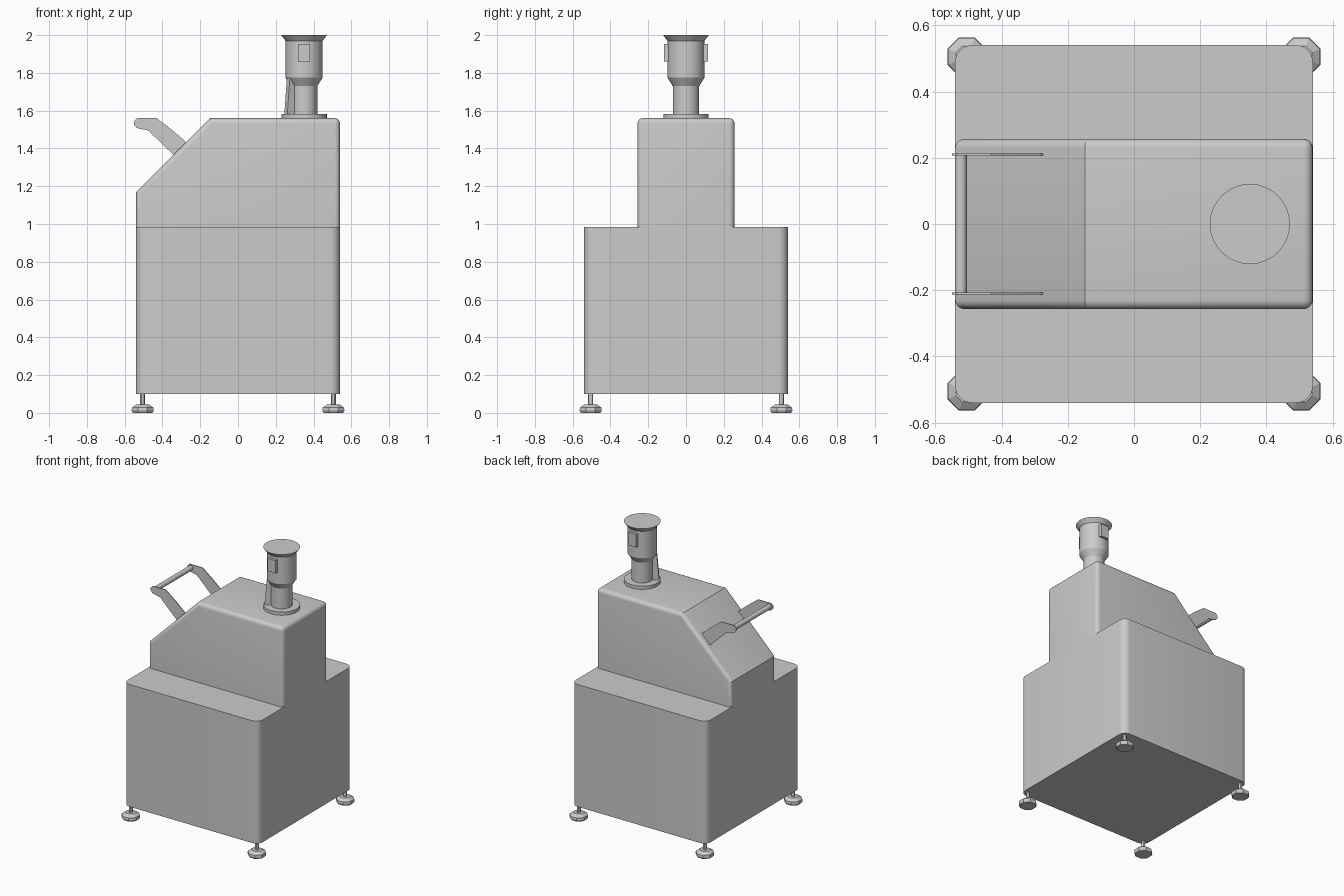
import bpy, bmesh, math
from mathutils import Vector, Matrix

if "Cube" in bpy.data.objects:
    bpy.data.objects.remove(bpy.data.objects["Cube"])


def finish(bm, name, smooth=True):
    bmesh.ops.recalc_face_normals(bm, faces=bm.faces)
    me = bpy.data.meshes.new(name)
    bm.to_mesh(me)
    bm.free()
    ob = bpy.data.objects.new(name, me)
    bpy.context.collection.objects.link(ob)
    if smooth:
        bpy.ops.object.select_all(action='DESELECT')
        ob.select_set(True)
        bpy.context.view_layer.objects.active = ob
        bpy.ops.object.shade_smooth_by_angle(angle=math.radians(30))
    return ob


def prism(pts, y0, y1):
    """Extrude an xz outline along y."""
    bm = bmesh.new()
    f = bm.faces.new([bm.verts.new((x, y0, z)) for x, z in pts])
    ret = bmesh.ops.extrude_face_region(bm, geom=[f])
    vs = [v for v in ret['geom'] if isinstance(v, bmesh.types.BMVert)]
    bmesh.ops.translate(bm, verts=vs, vec=(0, y1 - y0, 0))
    bmesh.ops.recalc_face_normals(bm, faces=bm.faces)
    return bm


def bevel(bm, test, width, segs):
    edges = [e for e in bm.edges if test(e.verts[0].co, e.verts[1].co)]
    bmesh.ops.bevel(bm, geom=edges, offset=width, segments=segs,
                    profile=0.5, affect='EDGES', clamp_overlap=True)


def lathe(name, profile, sides, cx, cy, smooth=True, turn=0.0):
    """Closed turned part from (radius, z) rings."""
    bm = bmesh.new()
    rings = []
    for r, z in profile:
        angles = [turn + 2 * math.pi * i / sides for i in range(sides)]
        rings.append([bm.verts.new((cx + r * math.cos(a), cy + r * math.sin(a), z)) for a in angles])
    for a, b in zip(rings, rings[1:]):
        for i in range(sides):
            j = (i + 1) % sides
            bm.faces.new((a[i], a[j], b[j], b[i]))
    bm.faces.new(rings[0][::-1])
    bm.faces.new(rings[-1])
    return finish(bm, name, smooth)


# Cabinet base with rounded vertical corners
H = 0.54
bm = prism([(-H, 0.10), (H, 0.10), (H, 0.985), (-H, 0.985)], -H, H)
bevel(bm, lambda a, b: abs(a.z - b.z) > 0.5, 0.05, 6)
finish(bm, "cabinet_base")

# Upper housing with sloped panel; creases across the slope stay sharp
bm = prism([(-H, 0.985), (H, 0.985), (H, 1.56), (-0.148, 1.56), (-H, 1.168)], -0.257, 0.257)


def housing_edge(a, b):
    if max(a.z, b.z) < 1.0:
        return False
    across = abs(a.y - b.y) > 0.1
    return not across or a.x > 0.5


bevel(bm, housing_edge, 0.028, 5)
finish(bm, "upper_housing")

# Handle: two side plates and a round grip
arm = [(-0.55, 1.545), (-0.535, 1.56), (-0.43, 1.56), (-0.345, 1.495), (-0.265, 1.425),
       (-0.34, 1.365), (-0.475, 1.495), (-0.535, 1.508), (-0.55, 1.525)]
for side, s in (("left", 1), ("right", -1)):
    finish(prism(arm, s * 0.21 - 0.003, s * 0.21 + 0.003), "handle_arm_" + side, False)
bm = bmesh.new()
bmesh.ops.create_cone(bm, cap_ends=True, segments=20, radius1=0.018, radius2=0.018, depth=0.42,
                      matrix=Matrix.Translation((-0.523, 0, 1.535)) @ Matrix.Rotation(math.pi / 2, 4, 'X'))
finish(bm, "handle_grip")

# Filler column: flange and flared body
CX = 0.35
lathe("column_flange", [(0.12, 1.555), (0.12, 1.583)], 48, CX, 0)
lathe("column_body", [(0.07, 1.58), (0.07, 1.73), (0.098, 1.775), (0.098, 1.97), (0.121, 2.0)], 32, CX, 0)

# Junction boxes on the front and back of the column
for side, s in (("front", -1), ("back", 1)):
    bm = bmesh.new()
    bmesh.ops.create_cube(bm, size=1)
    bmesh.ops.scale(bm, vec=(0.064, 0.035, 0.092), verts=bm.verts)
    bmesh.ops.translate(bm, vec=(CX, s * 0.098, 1.906), verts=bm.verts)
    finish(bm, "column_box_" + side, False)

# Slanted rib beside the neck
bm = prism([(0.04, 1.58), (0.112, 1.58), (0.096, 1.775), (0.04, 1.775)], -0.016, 0.016)
bmesh.ops.rotate(bm, verts=bm.verts, matrix=Matrix.Rotation(math.radians(210), 3, 'Z'))
bmesh.ops.translate(bm, verts=bm.verts, vec=(CX, 0, 0))
finish(bm, "column_rib", False)

# Levelling feet: faceted pads on thin stems
for sx in (-1, 1):
    for sy in (-1, 1):
        x, y = sx * 0.505, sy * 0.505
        lathe("foot_pad", [(0.056, 0), (0.063, 0.012), (0.061, 0.028), (0.036, 0.045)],
              8, x, y, False, math.pi / 8)
        lathe("foot_stem", [(0.013, 0.04), (0.013, 0.105)], 12, x, y)
